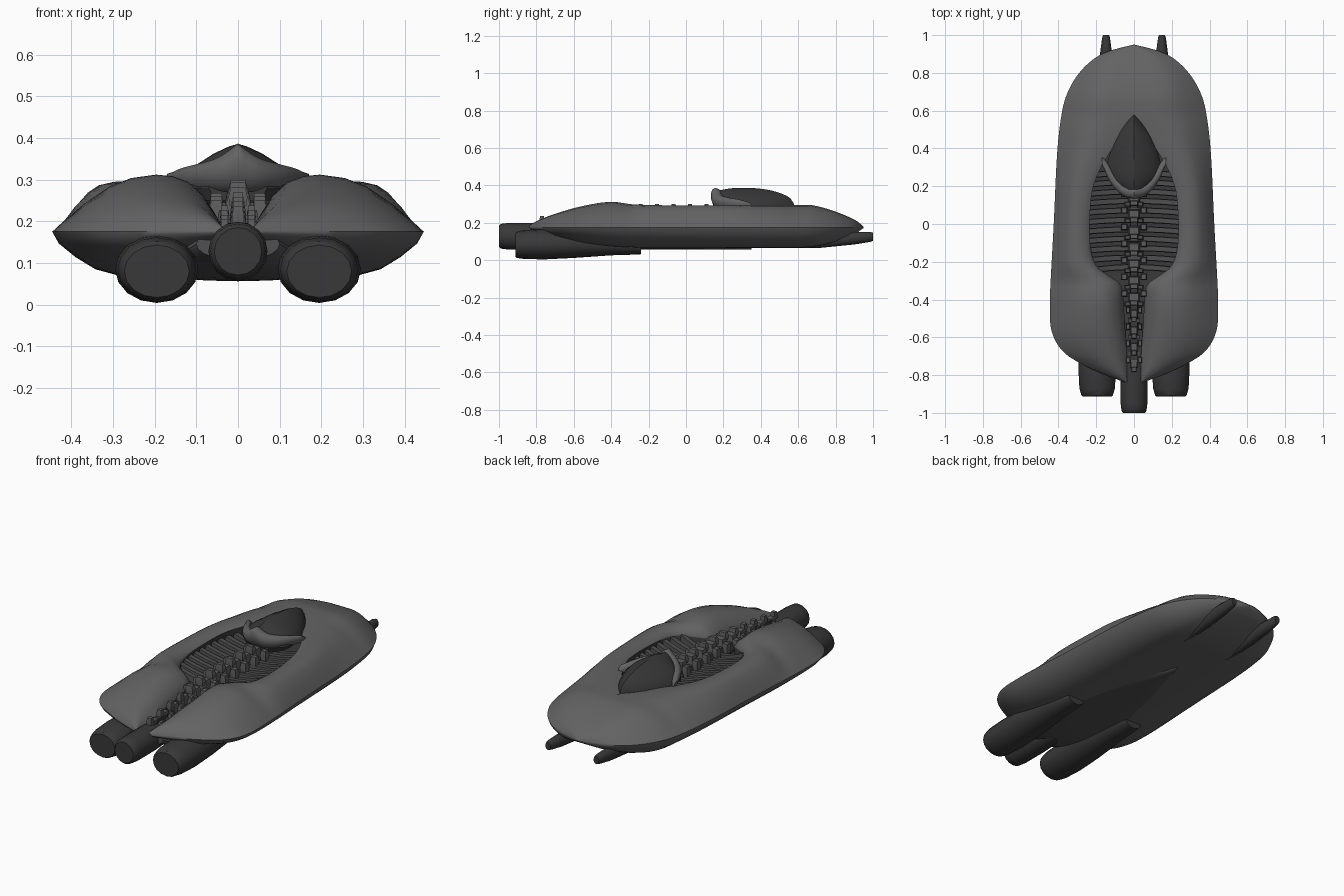
import bpy, bmesh, math

if "Cube" in bpy.data.objects:
    bpy.data.objects.remove(bpy.data.objects["Cube"])


def mat(name, v):
    m = bpy.data.materials.new(name)
    m.diffuse_color = (v, v, v, 1)
    m.use_nodes = True
    m.node_tree.nodes["Principled BSDF"].inputs["Base Color"].default_value = m.diffuse_color
    return m


HULL = mat("hull grey", 0.125)
DARK = mat("engine charcoal", 0.04)
RIB = mat("rib grey", 0.075)
METAL = mat("machinery grey", 0.11)
BELLY = mat("belly grey", 0.08)


def curve(table):
    """Smooth interpolation through (y, value) pairs."""
    def f(y):
        n = len(table)
        i = 0
        while i < n - 2 and y > table[i + 1][0]:
            i += 1
        (y0, a), (y1, b) = table[i], table[i + 1]
        def slope(k):
            lo, hi = max(k - 1, 0), min(k + 1, n - 1)
            return (table[hi][1] - table[lo][1]) / (table[hi][0] - table[lo][0])
        h = y1 - y0
        t = min(max((y - y0) / h, 0), 1)
        v = ((2*t**3 - 3*t*t + 1) * a + (t**3 - 2*t*t + t) * h * slope(i)
             + (3*t*t - 2*t**3) * b + (t**3 - t*t) * h * slope(i + 1))
        return min(max(v, min(a, b)), max(a, b))
    return f


def loft(name, rings, mats, closed=True, caps=True, mirror=False, angle=40, rule=None):
    bm = bmesh.new()
    vs = [[bm.verts.new(p) for p in r] for r in rings]
    n = len(rings[0])
    for a, b in zip(vs, vs[1:]):
        for j in range(n if closed else n - 1):
            k = (j + 1) % n
            f = bm.faces.new((a[j], a[k], b[k], b[j]))
            f.material_index = rule(j) if rule else 0
    if caps:
        bm.faces.new(vs[0])
        bm.faces.new(vs[-1])
    if not closed:   # drop slivers lying on the mirror plane
        bmesh.ops.delete(bm, geom=[f for f in bm.faces if all(abs(v.co.x) < 1e-4 for v in f.verts)],
                         context='FACES')
    bmesh.ops.remove_doubles(bm, verts=bm.verts, dist=0.0003)
    bmesh.ops.recalc_face_normals(bm, faces=bm.faces)
    me = bpy.data.meshes.new(name)
    bm.to_mesh(me)
    bm.free()
    ob = bpy.data.objects.new(name, me)
    bpy.context.collection.objects.link(ob)
    for m in mats:
        me.materials.append(m)
    for o in bpy.context.selected_objects:
        o.select_set(False)
    ob.select_set(True)
    bpy.context.view_layer.objects.active = ob
    bpy.ops.object.shade_smooth_by_angle(angle=math.radians(angle))
    if mirror:
        md = ob.modifiers.new("mirror", 'MIRROR')
        md.merge_threshold = 0.0005
    return ob


def ellipse(cx, y, cz, rx, rz, n=16):
    return [(cx + rx * math.cos(2*math.pi*i/n), y, cz + rz * math.sin(2*math.pi*i/n)) for i in range(n)]


# Hull shell: half sections along y with an open centre
W = curve([(-.845, .03), (-.8, .15), (-.76, .24), (-.69, .36), (-.6, .425), (-.5, .446), (-.4, .446), (0, .425),
           (.4, .405), (.6, .38), (.7, .35), (.8, .29), (.88, .205), (.92, .12), (.95, 0)])
WI = curve([(-.845, .03), (-.5, .05), (-.33, .065), (-.3, .09), (-.27, .14), (-.22, .2), (-.15, .225), (-.05, .235),
            (.1, .23), (.2, .215), (.3, .175), (.4, .115), (.5, .06), (.58, 0), (.95, 0)])
ZT = curve([(-.845, .18), (-.8, .208), (-.7, .248), (-.55, .29), (-.4, .312), (-.28, .298), (0, .293), (.65, .296),
            (.75, .276), (.85, .24), (.92, .205), (.95, .178)])
ZB = curve([(-.845, .17), (-.7, .125), (-.5, .085), (-.3, .068), (0, .065), (.6, .065), (.75, .085), (.9, .14),
            (.95, .172)])
ZI = curve([(-.845, .171), (-.6, .2), (-.4, .22), (-.3, .24), (-.2, .262), (0, .272), (.3, .285), (.58, .295)])
ZC = .175
rings = []
N = 72
for i in range(N + 1):
    s = i / N
    s = .6 * s + .4 * (1 - math.cos(math.pi * s)) / 2
    y = -.845 + 1.795 * s
    w, wi, zt, zb = W(y), WI(y), ZT(y), ZB(y)
    zi = ZI(y) if y < .58 else zt
    zi = min(zi, zt)
    zf = min(zi, zb + .09)
    d = max(w - wi, 0)
    cx = wi + .36 * d
    zc = min(ZC, zt)
    h = zc - zb
    pts = [(0, zf), (wi, zf), (wi, zi)]
    pts += [(wi + a * d, zi + b * (zt - zi)) for a, b in ((.07, .45), (.16, .8), (.26, .96), (.36, 1))]
    pts += [(cx + a * (w - cx), zc + b * (zt - zc)) for a, b in
            ((.24, .94), (.45, .79), (.7, .48), (.9, .17), (1, 0))]
    pts += [(w * a, zb + b * h) for a, b in ((.965, .72), (.88, .42), (.78, .17), (.64, .02), (.3, 0), (0, 0))]
    rings.append([(x, y, z) for x, z in pts])
loft("hull", rings, [HULL, DARK], closed=False, caps=False, mirror=True, angle=50,
     rule=lambda j: 1 if j < 2 else 0)

# Belly keel under the hull
BW = curve([(-.8, .1), (-.6, .2), (-.35, .25), (-.1, .2), (.15, .1), (.35, .01)])
rings = []
for i in range(25):
    y = -.8 + 1.15 * i / 24
    lift = .05 * max(0, (-y - .5) / .3) ** 2
    rings.append(ellipse(0, y, .095 + lift, BW(y), .039, 20))
loft("belly", rings, [BELLY])

# Side engines, tapering forward
prof = [(-.912, .078, .063, .08), (-.905, .084, .07, .082), (-.87, .094, .077, .084), (-.76, .1, .081, .085),
        (-.6, .095, .075, .087), (-.4, .075, .058, .084), (-.27, .06, .045, .075), (-.24, .05, .034, .066)]
loft("side_engine", [ellipse(.195, y, z, rx, rz) for y, rx, rz, z in prof], [DARK], mirror=True, angle=35)

# Centre engine
prof = [(-1, .057), (-.99, .066), (-.95, .071), (-.8, .071), (-.6, .062), (-.45, .04)]
loft("centre_engine", [ellipse(0, y, .128, r, r) for y, r in prof], [DARK], angle=35)

# Front skids
prof = [(1, .016, .022, .125), (.985, .021, .027, .125), (.9, .032, .034, .118), (.8, .034, .032, .106),
        (.7, .026, .026, .09), (.58, .005, .006, .07)]
loft("front_skid", [ellipse(.148, y, z, rx, rz, 12) for y, rx, rz, z in prof], [DARK], mirror=True, angle=35)

# Ribs across the opening
for i in range(11):
    y0 = .26 - i * .05
    w = WI(y0) + .01
    rings = []
    for k in range(13):
        u = -1 + k / 6
        yc = y0 + .012 * (1 - u * u)
        zc = .205 + .045 * u * u
        rings.append([(u * w, yc + a, zc + b) for a, b in ((-.016, -.02), (.016, -.02), (.013, .012), (-.013, .012))])
    loft("rib", rings, [RIB], angle=30)


# Spine of machinery blocks
def block(name, x, y, z, sx, sy, sz, m=METAL, top=.75):
    def ring(zz, k):
        return [(x + a * sx / 2 * k, y + b * sy / 2 * k, zz) for a, b in ((-1, -1), (1, -1), (1, 1), (-1, 1))]
    loft(name, [ring(z - sz / 2, .85), ring(z, 1), ring(z + sz / 2, top)], [m], angle=20)


block("spine_bar", 0, -.3, .185, .04, .94, .05, DARK, .9)
for i in range(11):
    y = .14 - i * .088
    zt = .295 if y > -.25 else .295 - (-.25 - y) * .13
    k = 1 if y > -.45 else .62
    block("vertebra", 0, y, zt - .06, .066 * k, .05, .085)
    block("vertebra_cap", 0, y - .03, zt - .018, .046 * k, .028, .045)
    for s in (-1, 1):
        block("side_node", s * .052 * k, y + .02, zt - .055, .034 * k, .035, .055)
        block("side_pin", s * .034 * k, y - .035, zt - .075, .03 * k, .025, .05, RIB)

# Canopy with a sharp ridge
CW = curve([(.17, .07), (.22, .125), (.28, .145), (.35, .135), (.43, .105), (.5, .068), (.55, .03), (.578, .004)])
CZ = curve([(.17, .372), (.25, .385), (.35, .386), (.45, .374), (.53, .348), (.565, .325), (.578, .3)])
rings = []
for i in range(21):
    y = .17 + .408 * i / 20
    w, z = CW(y), CZ(y)
    half = [(1, 0), (.93, .22), (.72, .5), (.4, .78), (.15, .94)]
    p = [(w * a, y, .28 + (z - .28) * b) for a, b in half]
    rings.append(p + [(0, y, z)] + [(-q[0], y, q[2]) for q in reversed(p)]
                 + [(-w * .8, y, .25), (w * .8, y, .25)])
loft("canopy", rings, [DARK], angle=30)

# Collar wrapped around the back of the canopy
CY = curve([(0, .17), (.05, .185), (.1, .228), (.14, .285), (.165, .335)])
CT = curve([(0, .387), (.03, .364), (.06, .348), (.1, .337), (.14, .326), (.165, .314)])
CR = curve([(0, .036), (.06, .036), (.12, .034), (.15, .026), (.165, .012)])
rings = []
for i in range(25):
    x = -.17 + .34 * i / 24
    a = abs(x)
    r, zt, yc = CR(a), CT(a), CY(a)
    zb = .265 + .15 * max(0, a - .1)
    rings.append([(x, yc - .012 * math.sin(t) + r * math.cos(t) * (1 + a * 2),
                   (zt + zb) / 2 + (zt - zb) / 2 * math.sin(t))
                  for t in (2 * math.pi * k / 12 for k in range(12))])
loft("canopy_collar", rings, [HULL], angle=50)
